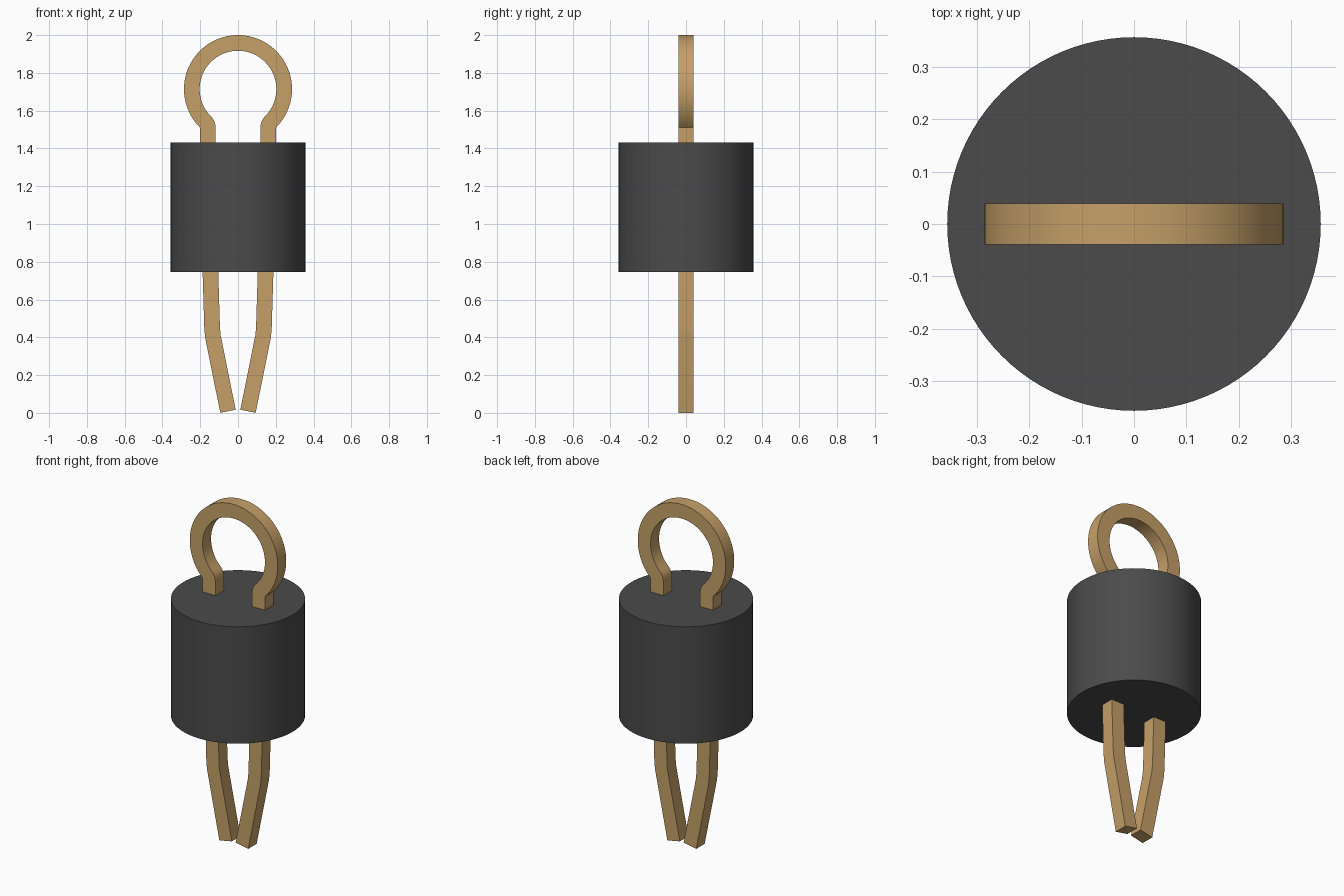
import bpy, bmesh, math
from mathutils import Vector

cube = bpy.data.objects.get("Cube")
if cube:
    bpy.data.objects.remove(cube, do_unlink=True)


def make_material(name, rgb):
    mat = bpy.data.materials.new(name)
    mat.use_nodes = True
    mat.diffuse_color = (*rgb, 1)
    mat.node_tree.nodes["Principled BSDF"].inputs["Base Color"].default_value = (*rgb, 1)
    return mat


def smooth(obj, angle):
    bpy.ops.object.select_all(action="DESELECT")
    obj.select_set(True)
    bpy.context.view_layer.objects.active = obj
    bpy.ops.object.shade_smooth_by_angle(angle=math.radians(angle))


def arc(cx, cz, radius, start, end, steps):
    """Points on an arc in the XZ plane, angles in degrees."""
    angles = [math.radians(start + (end - start) * i / steps) for i in range(steps + 1)]
    return [Vector((cx + radius * math.cos(a), cz + radius * math.sin(a))) for a in angles]


brass = make_material("brass", (0.56, 0.352, 0.14))
charcoal = make_material("charcoal", (0.07, 0.07, 0.07))

# Cylindrical body
bpy.ops.mesh.primitive_cylinder_add(vertices=96, radius=0.357, depth=0.687,
                                    location=(0, 0, 1.0885))
body = bpy.context.object
body.name = "body"
body.data.materials.append(charcoal)
smooth(body, 30)

# Centre line of the bent strip: leg, neck bend, then a quarter-plus of the loop
HALF_W, HALF_D = 0.0415, 0.0395
LOOP_R, LOOP_Z = 0.2445, 1.714
notch = (LOOP_R + HALF_W) * math.sqrt(0.5)
right = [Vector(p) for p in ((0.053, 0.0085), (0.133, 0.405), (0.137, 0.45),
                             (0.146, 0.745), (0.16, 1.432))]
right += arc(notch, LOOP_Z - notch, HALF_W, 180, 135, 8)
right += arc(0, LOOP_Z, LOOP_R, -45, 90, 36)[1:]
path = right + [Vector((-p.x, p.y)) for p in reversed(right[:-1])]

# Sweep a rectangular section along the path with mitred corners
bm = bmesh.new()
rings = []
for i, p in enumerate(path):
    d_in = (p - path[max(i - 1, 0)]).normalized()
    d_out = (path[min(i + 1, len(path) - 1)] - p).normalized()
    tangent = (d_in + d_out).normalized()
    normal = Vector((tangent.y, -tangent.x))
    width = HALF_W / max(tangent.dot(d_out if d_out.length else d_in), 0.5)
    rings.append([bm.verts.new((p.x + s * width * normal.x, y, p.y + s * width * normal.y))
                  for s, y in ((1, -HALF_D), (1, HALF_D), (-1, HALF_D), (-1, -HALF_D))])
for a, b in zip(rings, rings[1:]):
    for k in range(4):
        n = (k + 1) % 4
        bm.faces.new((a[k], a[n], b[n], b[k]))
bm.faces.new(rings[0])
bm.faces.new(rings[-1])
bmesh.ops.remove_doubles(bm, verts=bm.verts, dist=0.0002)
bmesh.ops.recalc_face_normals(bm, faces=bm.faces)
mesh = bpy.data.meshes.new("wire_loop")
bm.to_mesh(mesh)
bm.free()
loop = bpy.data.objects.new("wire_loop", mesh)
bpy.context.collection.objects.link(loop)
mesh.materials.append(brass)
smooth(loop, 30)
